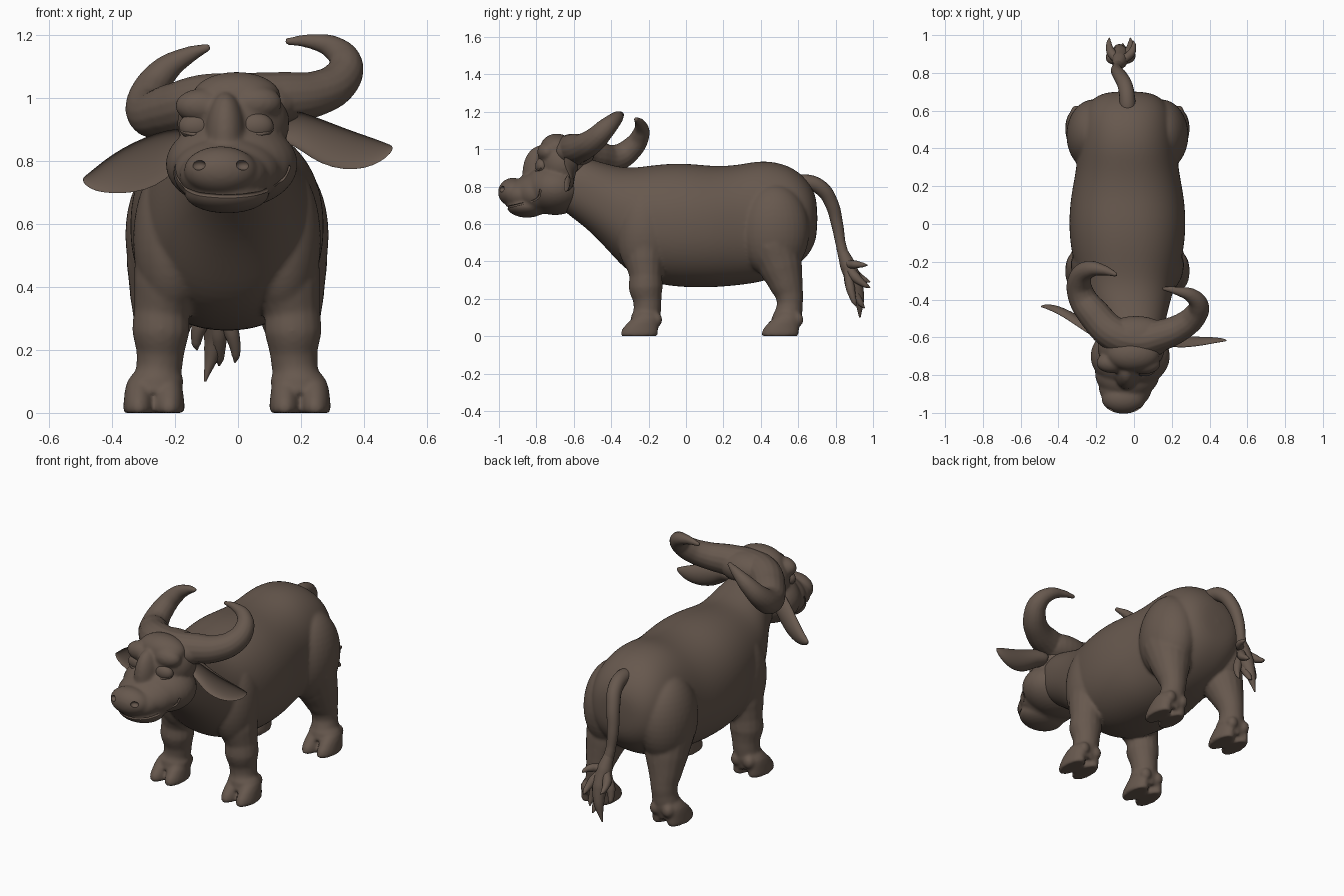
import bpy, bmesh
from math import sin, cos, pi, copysign
from mathutils import Vector, Matrix

if "Cube" in bpy.data.objects:
    bpy.data.objects.remove(bpy.data.objects["Cube"])

HIDE = (0.135, 0.098, 0.076, 1)
hide = bpy.data.materials.new("brown hide")
hide.use_nodes = True
hide.diffuse_color = HIDE
hide.node_tree.nodes["Principled BSDF"].inputs["Base Color"].default_value = HIDE
hide.node_tree.nodes["Principled BSDF"].inputs["Roughness"].default_value = 0.8
MID = -0.035  # x of the body's middle


def add(name, data):
    ob = bpy.data.objects.new(name, data)
    bpy.context.collection.objects.link(ob)
    data.materials.append(hide)
    return ob


def activate(ob):
    bpy.ops.object.select_all(action='DESELECT')
    ob.select_set(True)
    bpy.context.view_layer.objects.active = ob


def smooth(ob):
    ob.data.polygons.foreach_set("use_smooth", [True] * len(ob.data.polygons))
    return ob


def ball(name, centre, radii):
    bm = bmesh.new()
    bmesh.ops.create_uvsphere(bm, u_segments=32, v_segments=20, radius=1,
                              matrix=Matrix.LocRotScale(Vector(centre), None, Vector(radii)))
    me = bpy.data.meshes.new(name)
    bm.to_mesh(me)
    bm.free()
    return smooth(add(name, me))


def loft(name, rings, levels=0):
    """Skin a list of equal-length vertex rings, cap the ends and round it off."""
    bm = bmesh.new()
    loops = [[bm.verts.new(p) for p in ring] for ring in rings]
    n = len(loops[0])
    for a, b in zip(loops, loops[1:]):
        for i in range(n):
            j = (i + 1) % n
            bm.faces.new((a[i], a[j], b[j], b[i]))
    bm.faces.new(loops[0])
    bm.faces.new(loops[-1])
    bmesh.ops.recalc_face_normals(bm, faces=bm.faces)
    me = bpy.data.meshes.new(name)
    bm.to_mesh(me)
    bm.free()
    ob = smooth(add(name, me))
    if levels:
        ob.modifiers.new("round", 'SUBSURF').levels = levels
        activate(ob)
        bpy.ops.object.modifier_apply(modifier="round")
    return ob


def tube(name, points):
    """Round tapering tube through (x, y, z, radius) points."""
    cu = bpy.data.curves.new(name, 'CURVE')
    cu.dimensions = '3D'
    cu.bevel_depth, cu.bevel_resolution = 1, 6
    cu.resolution_u, cu.use_fill_caps = 8, True
    sp = cu.splines.new('BEZIER')
    sp.bezier_points.add(len(points) - 1)
    for bp, (x, y, z, r) in zip(sp.bezier_points, points):
        bp.co, bp.radius = (x, y, z), r
        bp.handle_left_type = bp.handle_right_type = 'AUTO'
    ob = add(name, cu)
    activate(ob)
    bpy.ops.object.convert(target='MESH')
    return smooth(bpy.context.object)


def fuse(name, parts, voxel, repeat):
    """Blend overlapping parts into one soft skin."""
    activate(parts[0])
    for p in parts:
        p.select_set(True)
    bpy.ops.object.join()
    ob = bpy.context.object
    ob.name = name
    m = ob.modifiers.new("skin", 'REMESH')
    m.mode, m.voxel_size = 'VOXEL', voxel
    s = ob.modifiers.new("soften", 'SMOOTH')
    s.factor, s.iterations = 0.5, repeat
    for mod in ("skin", "soften"):
        bpy.ops.object.modifier_apply(modifier=mod)
    return smooth(ob)


# Torso and neck: y, bottom, top, half width, middle
sections = [(-.70, .70, .95, .12, 0), (-.6, .63, .97, .15, 0), (-.5, .55, .945, .18, -.01),
            (-.4, .44, .915, .225, -.03), (-.3, .33, .895, .26, MID), (-.15, .275, .92, .298, MID),
            (0, .26, .927, .312, MID), (.15, .26, .907, .3, MID), (.28, .272, .915, .272, MID),
            (.4, .288, .942, .262, MID), (.52, .328, .925, .252, MID), (.61, .385, .877, .227, MID),
            (.675, .46, .80, .175, MID), (.703, .54, .72, .095, MID)]


def torso_ring(y, low, top, half, mid, n=40):
    ring = []
    for i in range(n):
        c, s = cos(2 * pi * i / n), sin(2 * pi * i / n)
        ring.append((mid + half * copysign(abs(c) ** .9, c), y,
                     (low + top) / 2 + (top - low) / 2 * copysign(abs(s) ** .9, s)))
    return ring


skin = [loft("torso", [torso_ring(*s) for s in sections], 2)]

# Legs, shoulders, thighs, cloven hooves and dewclaws
hoof = [(0, 0, .046, .094), (.006, 0, .049, .099), (.014, 0, .05, .1), (.04, .005, .048, .096),
        (.075, .02, .044, .08), (.1, .032, .037, .064), (.118, .038, .02, .04)]
for side in (-1, 1):
    def at(off):
        return MID + side * off
    skin.append(ball("shoulder", (at(.178), -.22, .55), (.12, .15, .25)))
    skin.append(ball("thigh", (at(.178), .47, .565), (.145, .19, .25)))
    skin.append(tube("front_leg", [(at(.178), -.22, .5, .116), (at(.192), -.22, .4, .106),
                                   (at(.207), -.215, .32, .088), (at(.21), -.215, .26, .092),
                                   (at(.212), -.207, .19, .076), (at(.216), -.207, .14, .073),
                                   (at(.228), -.225, .05, .08)]))
    skin.append(tube("hind_leg", [(at(.182), .47, .48, .14), (at(.195), .51, .36, .115),
                                  (at(.205), .535, .28, .092), (at(.21), .552, .22, .075),
                                  (at(.214), .555, .17, .069), (at(.22), .545, .11, .075),
                                  (at(.228), .525, .05, .08)]))
    for leg_y, hoof_y in ((-.215, -.25), (.54, .503)):
        skin.append(ball("pastern", (at(.225), leg_y, .1), (.088, .08, .045)))
        for toe in (-1, 1):
            skin.append(ball("dewclaw", (at(.226) + toe * .042, leg_y + .055, .088),
                             (.032, .034, .038)))
            skin.append(loft("hoof", [[(at(.232) + toe * .048 + rx * cos(a),
                                        hoof_y + dy + ry * sin(a), z)
                                       for a in (2 * pi * i / 24 for i in range(24))]
                                      for z, dy, rx, ry in hoof]))
fuse("body_and_legs", skin, .009, 7)

# Head
head = fuse("head", [
    ball("skull", (-.015, -.655, .92), (.178, .145, .15)),
    ball("jaw", (-.02, -.70, .79), (.21, .17, .142)),
    ball("snout", (-.035, -.79, .765), (.172, .14, .114)),
    ball("bridge", (-.04, -.775, .87), (.065, .1, .15)),
    ball("muzzle", (-.045, -.86, .755), (.142, .125, .09)),
    ball("nose", (-.055, -.925, .77), (.117, .08, .077)),
    ball("chin", (-.035, -.85, .698), (.135, .11, .064)),
    ball("right_brow", (-.115, -.735, .975), (.085, .055, .055)),
    ball("left_brow", (.055, -.74, .985), (.085, .055, .055)),
    ball("forehead", (-.005, -.69, 1.005), (.14, .09, .078))], .008, 10)
bpy.context.view_layer.update()


def on_face(x, z):
    hit, pos, _, _ = head.ray_cast((x, -2, z), (0, 1, 0))
    return pos if hit else Vector((x, -.7, z))


# Sleepy eyes with heavy lids
for name, x in (("right", -.13), ("left", .055)):
    c = on_face(x, .91)
    ball(name + "_eye", c + Vector((0, .018, 0)), (.058, .036, .044))
    tube(name + "_eyelid", [(x + t * .056, c.y - .014 + .028 * t * t, .898 - .014 * (1 - t * t),
                             .003 + .003 * (1 - t * t)) for t in (-1, -.5, 0, .5, 1)])

# Smile and nostrils pressed into the head
smile = [(-.2, .785), (-.185, .735), (-.14, .7), (-.08, .69), (-.03, .688),
         (.03, .692), (.09, .707), (.14, .74), (.165, .785)]
cutters = [tube("smile_cutter", [(*on_face(x, z), .006) for x, z in smile])]
for x in (-.125, .015):
    cutters.append(ball("nostril_cutter", on_face(x, .787), (.023, .02, .016)))
for cutter in cutters:
    cutter.hide_render = True
    m = head.modifiers.new("press", 'BOOLEAN')
    m.operation, m.object, m.solver = 'DIFFERENCE', cutter, 'EXACT'
    activate(head)
    bpy.ops.object.modifier_apply(modifier="press")
    bpy.data.objects.remove(cutter)
activate(head)
bpy.ops.object.shade_smooth_by_angle(angle=.7)

# Horns sweeping out of one broad boss
horns = tube("horn_sweep", [
    (-.09, -.27, 1.163, .011), (-.16, -.245, 1.135, .028), (-.235, -.24, 1.085, .046),
    (-.285, -.285, 1.01, .06), (-.28, -.375, .952, .073), (-.21, -.48, .96, .086),
    (-.1, -.585, .985, .092), (.02, -.615, .99, .092), (.14, -.59, 1.0, .084),
    (.25, -.545, 1.015, .072), (.322, -.485, 1.055, .064), (.342, -.43, 1.11, .054),
    (.305, -.38, 1.158, .039), (.23, -.355, 1.18, .023), (.15, -.34, 1.18, .01)])
fuse("horns", [horns, ball("boss", (.01, -.605, .985), (.19, .118, .094))], .007, 3)


# Cupped leaf ears: x, y, lower edge, upper edge, depth
def ear(name, spine):
    rings = []
    for x, y, low, top, d in spine:
        ring = []
        for i in range(24):
            a = 2 * pi * i / 24
            curve = sin(a) if sin(a) > 0 else -.5 * sin(a)
            ring.append((x, y + d * curve, (low + top) / 2 + (top - low) / 2 * cos(a)))
        rings.append(ring)
    loft(name, rings, 1)


ear("left_ear", [(.13, -.63, .86, .94, .06), (.18, -.65, .85, .965, .07),
                 (.235, -.66, .805, .945, .07), (.3, -.655, .777, .92, .06),
                 (.37, -.645, .77, .893, .048), (.43, -.632, .784, .873, .033),
                 (.475, -.624, .812, .855, .018), (.492, -.62, .836, .848, .006)])
ear("right_ear", [(-.15, -.62, .82, .9, .06), (-.2, -.61, .765, .905, .07),
                  (-.26, -.575, .718, .89, .07), (-.33, -.525, .698, .862, .062),
                  (-.4, -.48, .696, .822, .048), (-.45, -.457, .703, .782, .033),
                  (-.48, -.445, .718, .757, .018), (-.493, -.44, .735, .747, .006)])

# Tail and its tuft of wavy hair locks
tube("tail", [(MID, .57, .81, .045), (MID, .65, .822, .042), (-.045, .725, .79, .04),
              (-.07, .778, .71, .037), (-.09, .808, .6, .032), (-.09, .826, .5, .027),
              (-.08, .845, .42, .03)])
tube("tail_tuft", [(-.085, .835, .46, .026), (-.075, .865, .38, .042), (-.07, .9, .29, .043),
                   (-.08, .925, .2, .028), (-.105, .93, .1, .004)])
locks = [(-.13, .985, .29, .024), (-.13, .9, .2, .026), (-.06, .955, .15, .028),
         (-.02, .985, .26, .026), (-.005, .97, .38, .022), (-.01, .91, .16, .024)]
for x, y, z, r in locks:
    dx, dy, dz = x + .075, y - .86, z - .39
    tube("tail_lock", [(-.08, .84, .45, .018), (-.075 + .3 * dx, .86 + .1 * dy, .39 + .2 * dz, r),
                       (-.075 + .85 * dx, .86 + .4 * dy, .39 + .6 * dz, r),
                       (-.075 + 1.05 * dx, .86 + .8 * dy, .39 + .9 * dz, r * .55), (x, y, z, .003)])
